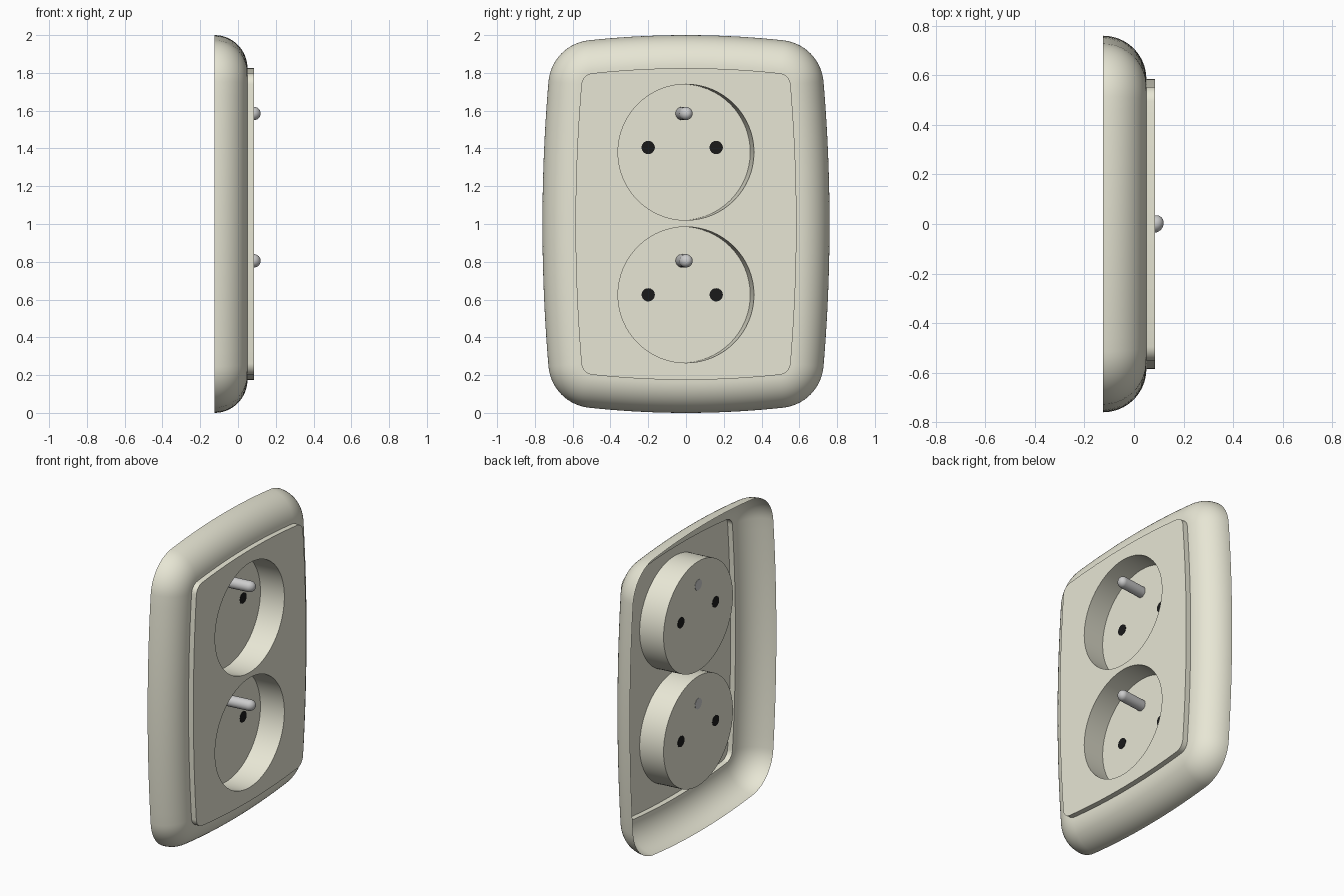
import bpy, bmesh, math
from mathutils import Vector

if "Cube" in bpy.data.objects:
    bpy.data.objects.remove(bpy.data.objects["Cube"])

X_BACK, X_FRAME, X_PLATE, X_CUP = -0.125, 0.05, 0.085, -0.075
SHEAR = 0.125            # sockets lean slightly sideways
CUP_R, PIN_R = 0.36, 0.035


def material(name, rgb):
    m = bpy.data.materials.new(name)
    m.diffuse_color = (*rgb, 1)
    m.use_nodes = True
    m.node_tree.nodes["Principled BSDF"].inputs["Base Color"].default_value = m.diffuse_color
    return m


cream = material("cream_plastic", (0.80, 0.79, 0.66))
black = material("black_hole", (0.01, 0.01, 0.01))


def finish(bm, name, mat=None, angle=35):
    me = bpy.data.meshes.new(name)
    bm.to_mesh(me)
    bm.free()
    ob = bpy.data.objects.new(name, me)
    bpy.context.collection.objects.link(ob)
    if mat:
        me.materials.append(mat)
    bpy.ops.object.select_all(action='DESELECT')
    ob.select_set(True)
    bpy.context.view_layer.objects.active = ob
    bpy.ops.object.shade_smooth_by_angle(angle=math.radians(angle))
    return ob


def outline(inset, x):
    """Bowed rectangle with rounded corners, offset inwards, at depth x."""
    r, rs, rt = 0.24, 8.9, 4.8
    cs, ct = Vector((0.76 - rs, 0)), Vector((0, 1 - rt))
    # corner circle tangent to the side arc and the top arc
    d = (ct - cs).length
    a = ((rs - r) ** 2 - (rt - r) ** 2 + d * d) / (2 * d)
    u = (ct - cs) / d
    h = math.sqrt((rs - r) ** 2 - a * a)
    c = max((cs + u * a + Vector((-u.y, u.x)) * h * s for s in (1, -1)),
            key=lambda p: p.x + p.y)
    a1 = math.atan2(c.y - cs.y, c.x - cs.x)
    a2 = math.atan2(c.y - ct.y, c.x - ct.x)
    quarter = []
    for cen, rad, t0, t1, n in ((cs, rs, 0, a1, 10), (c, r, a1, a2, 14),
                                (ct, rt, a2, math.pi / 2, 10)):
        for i in range(n):
            t = t0 + (t1 - t0) * i / n
            quarter.append(cen + Vector((math.cos(t), math.sin(t))) * (rad - inset))
    top = Vector((0, 1 - inset))
    q = quarter
    pts = q + [top] + [Vector((-p.x, p.y)) for p in reversed(q)]
    pts += [Vector((p.x, -p.y)) for p in reversed(pts[1:-1])][0:]
    return [Vector((x, p.x, p.y + 1)) for p in pts]


def circle(x, y, z, r, n=64):
    return [Vector((x, y + r * math.cos(2 * math.pi * i / n),
                    z + r * math.sin(2 * math.pi * i / n))) for i in range(n)]


def loft(bm, rings, cap_first=False, cap_last=False):
    vs = [[bm.verts.new(p) for p in ring] for ring in rings]
    for a, b in zip(vs, vs[1:]):
        n = len(a)
        for i in range(n):
            j = (i + 1) % n
            bm.faces.new((a[i], a[j], b[j], b[i]))
    if cap_first:
        bm.faces.new(vs[0][::-1])
    if cap_last:
        bm.faces.new(vs[-1])
    return vs


def lean(x):
    return SHEAR * (x - X_PLATE)


# rounded outer frame, open at the back
bm = bmesh.new()
R = X_FRAME - X_BACK
rings = []
for i in range(17):
    t = math.pi / 2 * i / 16
    rings.append(outline(R * (1 - math.cos(t)), X_BACK + R * math.sin(t)))
loft(bm, rings)
finish(bm, "outer_frame", cream)

# raised face plate with two round openings
CUPS = (0.625, 1.38)
bm = bmesh.new()
loops = [loft(bm, [outline(R, X_FRAME), outline(R, X_PLATE)])[-1]]
edges = [bm.edges.get((l[i], l[i - 1])) for l in loops for i in range(len(l))]
for z in CUPS:
    vs = [bm.verts.new(p) for p in circle(X_PLATE, 0, z, CUP_R)]
    edges += [bm.edges.new((vs[i - 1], vs[i])) for i in range(len(vs))]
bmesh.ops.triangle_fill(bm, use_beauty=True, use_dissolve=False,
                        edges=edges, normal=(1, 0, 0))
finish(bm, "face_plate", cream)

for name, cup_z, hole_z, pin_z in (("lower", CUPS[0], 0.625, 0.805),
                                   ("upper", CUPS[1], 1.405, 1.585)):
    # recessed socket cup
    bm = bmesh.new()
    loft(bm, [circle(X_PLATE, 0, cup_z, CUP_R),
              circle(X_CUP, lean(X_CUP), cup_z, CUP_R)], cap_last=True)
    finish(bm, name + "_socket_cup", cream)

    # contact holes, dark on both sides of the cup floor
    bm = bmesh.new()
    for dy in (-0.18, 0.18):
        y = lean(X_CUP) + dy
        loft(bm, [circle(X_CUP - 0.002, y, hole_z, 0.035, 32),
                  circle(X_CUP + 0.002, y, hole_z, 0.035, 32)], True, True)
    finish(bm, name + "_contact_holes", black)

    # earth pin with rounded tip
    bm = bmesh.new()
    x0, xc = X_CUP - 0.002, 0.12 - PIN_R
    rings = [circle(x0, lean(x0), pin_z, PIN_R, 32)]
    for i in range(8):
        t = math.pi / 2 * i / 8
        x = xc + PIN_R * math.sin(t)
        rings.append(circle(x, lean(x), pin_z, PIN_R * math.cos(t), 32))
    loft(bm, rings, True, True)
    finish(bm, name + "_earth_pin")
